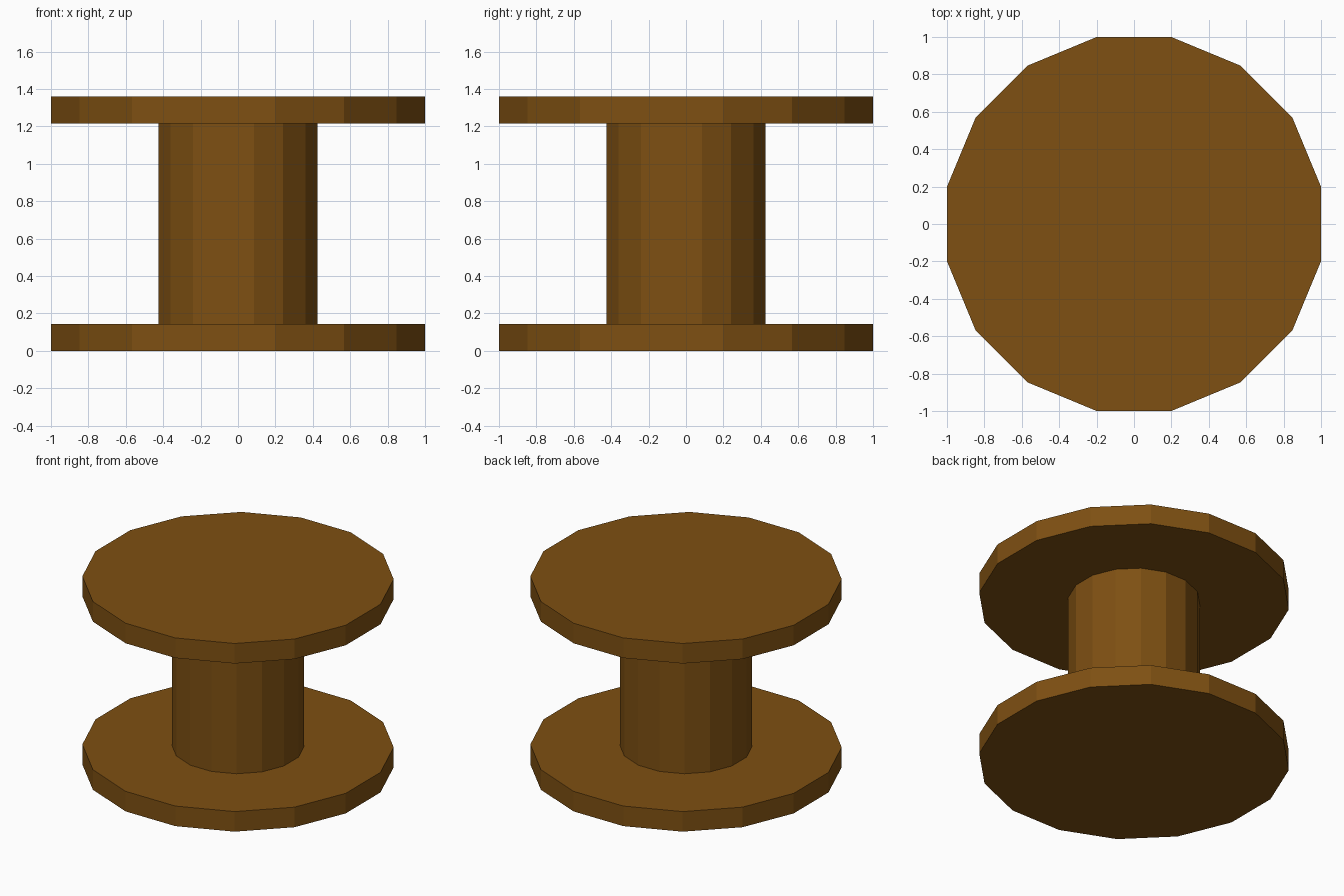
import bpy
import math

cube = bpy.data.objects.get("Cube")
if cube:
    bpy.data.objects.remove(cube, do_unlink=True)

SIDES = 16
HALF_STEP = math.pi / SIDES
HEIGHT = 1.36
FLANGE = 0.145

# Brown wood
wood = bpy.data.materials.new("brown_wood")
wood.use_nodes = True
colour = (0.209, 0.080, 0.006, 1.0)
wood.diffuse_color = colour
wood.node_tree.nodes["Principled BSDF"].inputs["Base Color"].default_value = colour


def prism(name, half_width, z0, z1):
    """Sixteen-sided drum with flat sides facing the x and y axes."""
    bpy.ops.mesh.primitive_cylinder_add(
        vertices=SIDES,
        radius=half_width / math.cos(HALF_STEP),
        depth=z1 - z0,
        location=(0, 0, (z0 + z1) / 2),
        rotation=(0, 0, HALF_STEP),
    )
    obj = bpy.context.object
    obj.name = name
    obj.data.materials.append(wood)
    return obj


# Spool: two flanges joined by a core
prism("bottom_flange", 1.0, 0, FLANGE)
prism("core", 0.425, FLANGE, HEIGHT - FLANGE)
prism("top_flange", 1.0, HEIGHT - FLANGE, HEIGHT)
